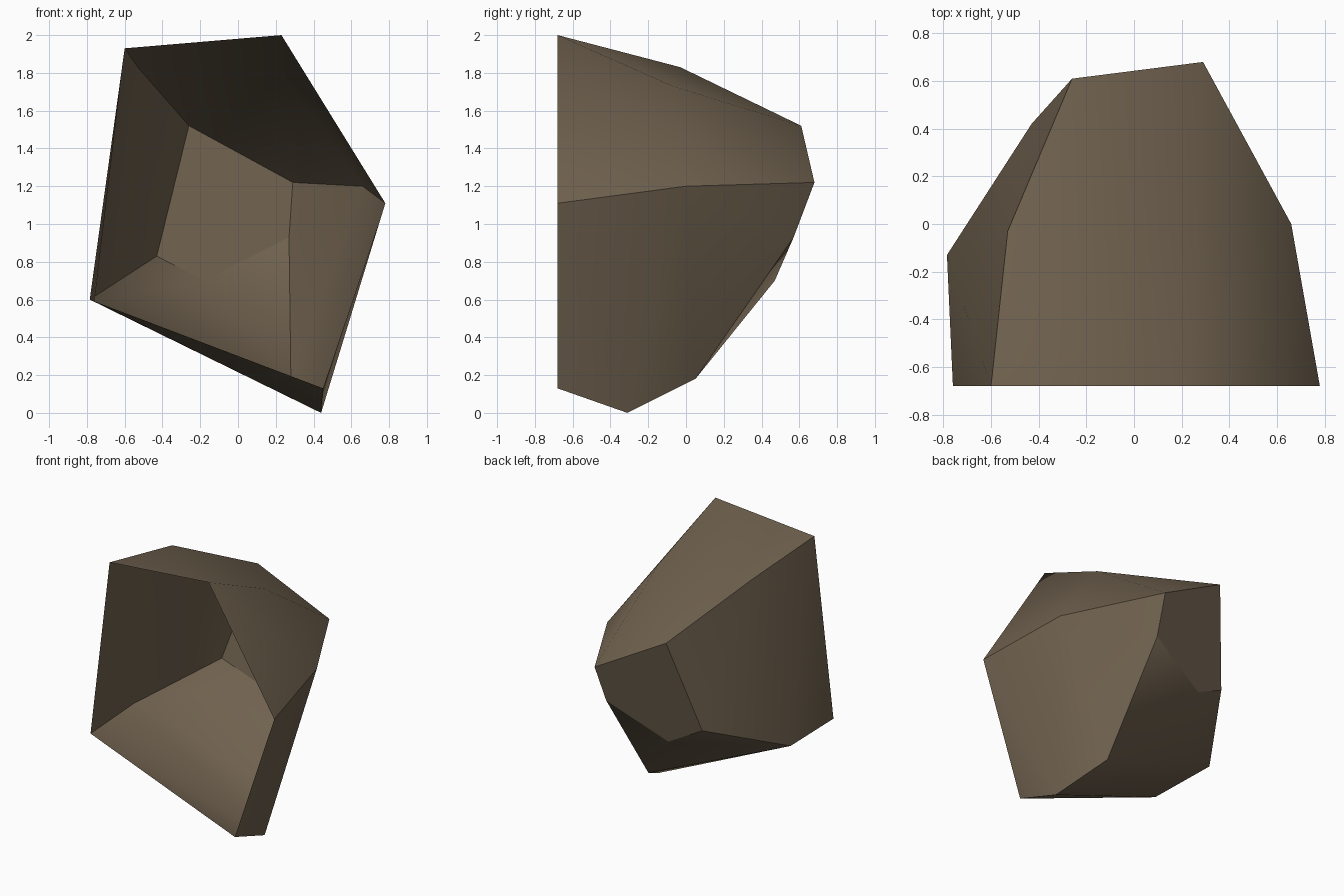
import bpy, bmesh

if "Cube" in bpy.data.objects:
    bpy.data.objects.remove(bpy.data.objects["Cube"])

# Corner points of the faceted boulder shell (open at the flat front, y = -0.68)
P = {
    "A": (-0.60, -0.68, 1.93), "B": (0.23, -0.68, 2.00), "C": (0.78, -0.68, 1.11),
    "D": (0.45, -0.68, 0.13), "E": (-0.76, -0.68, 0.59), "F": (0.44, -0.31, 0.0),
    "G": (-0.785, -0.13, 0.60), "H": (-0.26, 0.61, 1.52), "I": (0.29, 0.68, 1.22),
    "J": (0.66, 0.0, 1.20), "K": (-0.43, 0.42, 0.83), "L": (-0.53, -0.03, 1.83),
    "M": (0.27, 0.57, 0.93), "N": (0.28, 0.05, 0.18), "Q": (-0.18, 0.47, 0.70),
    "R": (0.27, -0.07, 1.73),
}
# Smooth patches; creases are only sharp between different patches
patches = [
    ["ABL", "BRL", "RHL", "RIH", "RJI", "BJR", "BCJ"],   # top
    ["ALG", "LHKG", "AGE"],                              # left
    ["HIMQK"],                                           # back
    ["QMN", "KQG", "GQN", "GNF", "EGF", "EFD"],          # underside
    ["CDF", "CFJ", "JFN", "JNMI"],                       # right
]

bm = bmesh.new()
v = {k: bm.verts.new(co) for k, co in P.items()}
centre = sum((x.co for x in bm.verts), bm.verts[:][0].co * 0) / len(P)
patch_of = {}
for i, patch in enumerate(patches):
    for names in patch:
        f = bm.faces.new([v[n] for n in names])
        f.smooth = True
        f.normal_update()
        if f.normal.dot(f.calc_center_median() - centre) < 0:
            f.normal_flip()
        patch_of[f] = i
for e in bm.edges:
    e.smooth = len({patch_of[f] for f in e.link_faces}) == 1

mesh = bpy.data.meshes.new("boulder")
bm.to_mesh(mesh)
bm.free()

stone = bpy.data.materials.new("brown stone")
stone.diffuse_color = (0.16, 0.12, 0.077, 1)
stone.use_nodes = True
stone.node_tree.nodes["Principled BSDF"].inputs["Base Color"].default_value = stone.diffuse_color
mesh.materials.append(stone)
bpy.context.collection.objects.link(bpy.data.objects.new("boulder", mesh))
